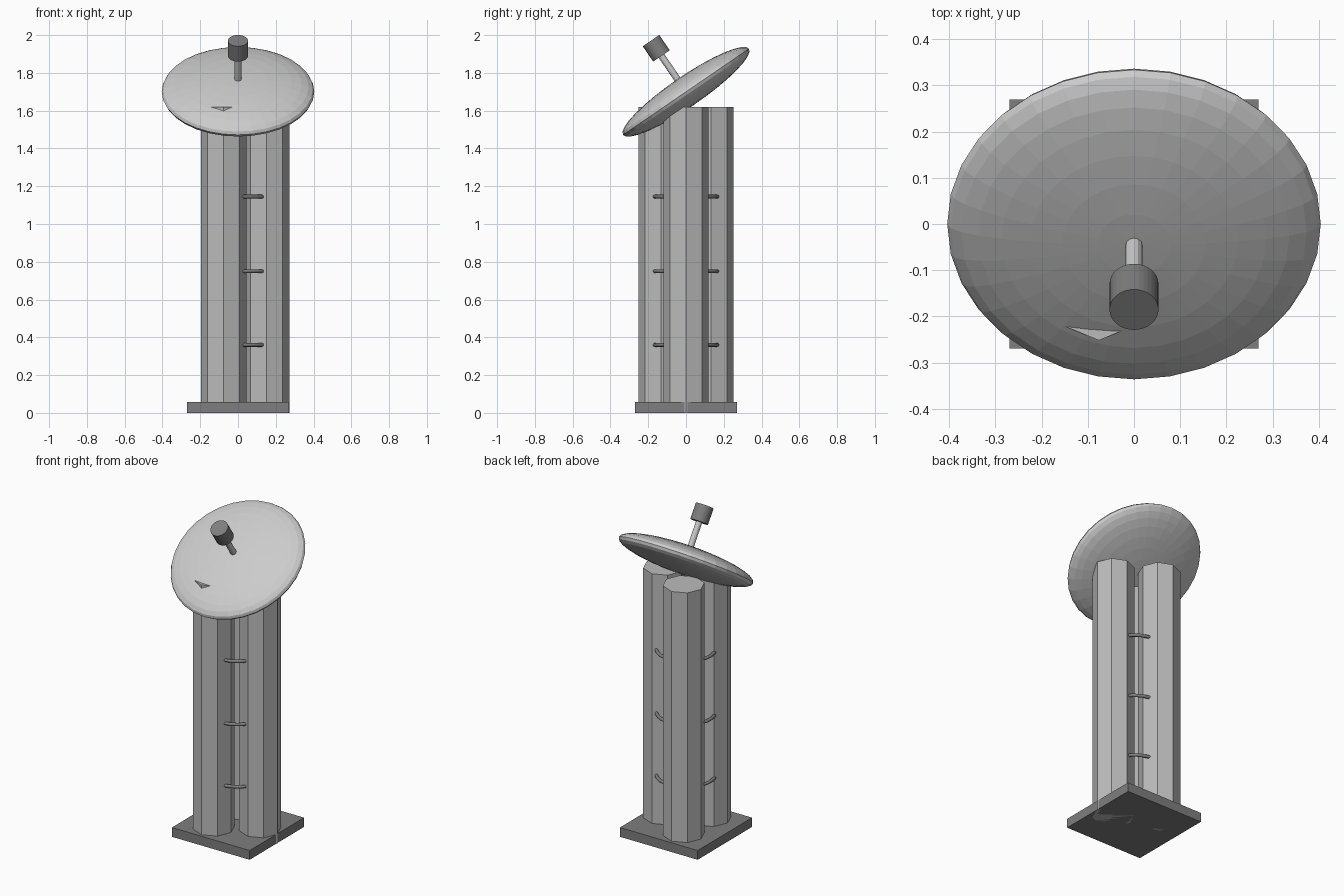
import bpy, math
from mathutils import Matrix, Vector

old = bpy.data.objects.get("Cube")
if old:
    bpy.data.objects.remove(old, do_unlink=True)


def material(name, grey):
    m = bpy.data.materials.new(name)
    m.use_nodes = True
    colour = (grey, grey, grey, 1)
    m.diffuse_color = colour
    m.node_tree.nodes["Principled BSDF"].inputs["Base Color"].default_value = colour
    return m


LIGHT = material("light_grey", 0.60)
MID = material("mid_grey", 0.50)
DARK = material("dark_grey", 0.21)


def finish(name, mat):
    ob = bpy.context.object
    ob.name = name
    ob.data.materials.append(mat)
    return ob


def smooth(ob, degrees):
    bpy.ops.object.shade_smooth_by_angle(angle=math.radians(degrees))
    return ob


# Square base plate
bpy.ops.mesh.primitive_cube_add(size=1, location=(0, 0, 0.029))
base = finish("base_plate", DARK)
base.scale = (0.538, 0.538, 0.058)

# Three octagonal columns around the centre, corners lined up with the axes
TOP = 1.62
for i in range(3):
    a = math.radians(120 * i)
    bpy.ops.mesh.primitive_cylinder_add(
        vertices=8, radius=0.12, depth=TOP,
        location=(0.152 * math.cos(a), 0.152 * math.sin(a), TOP / 2))
    finish(f"column_{i + 1}", MID)

# Tie rings that bind the columns together
for i, z in enumerate((0.36, 0.75, 1.145)):
    bpy.ops.mesh.primitive_torus_add(
        major_radius=0.168, minor_radius=0.01, major_segments=32,
        minor_segments=8, location=(0, 0, z))
    smooth(finish(f"tie_ring_{i + 1}", DARK), 50)

# Tilted lens-shaped dish
TILT = 0.6
centre = Vector((0, 0, 1.70))
axis = Matrix.Rotation(TILT, 3, 'X') @ Vector((0, 0, 1))
bpy.ops.mesh.primitive_uv_sphere_add(
    segments=32, ring_count=16, radius=0.404, location=centre, rotation=(TILT, 0, 0))
dish = finish("dish", LIGHT)
dish.scale.z = 0.2


# Feed arm and receiver along the dish axis
def along_axis(name, start, end, radius, sides, mat):
    bpy.ops.mesh.primitive_cylinder_add(
        vertices=sides, radius=radius, depth=end - start,
        location=centre + axis * (start + end) / 2, rotation=(TILT, 0, 0))
    return finish(name, mat)


along_axis("feed_arm", 0, 0.25, 0.018, 12, LIGHT)
along_axis("receiver", 0.23, 0.328, 0.053, 32, DARK)
